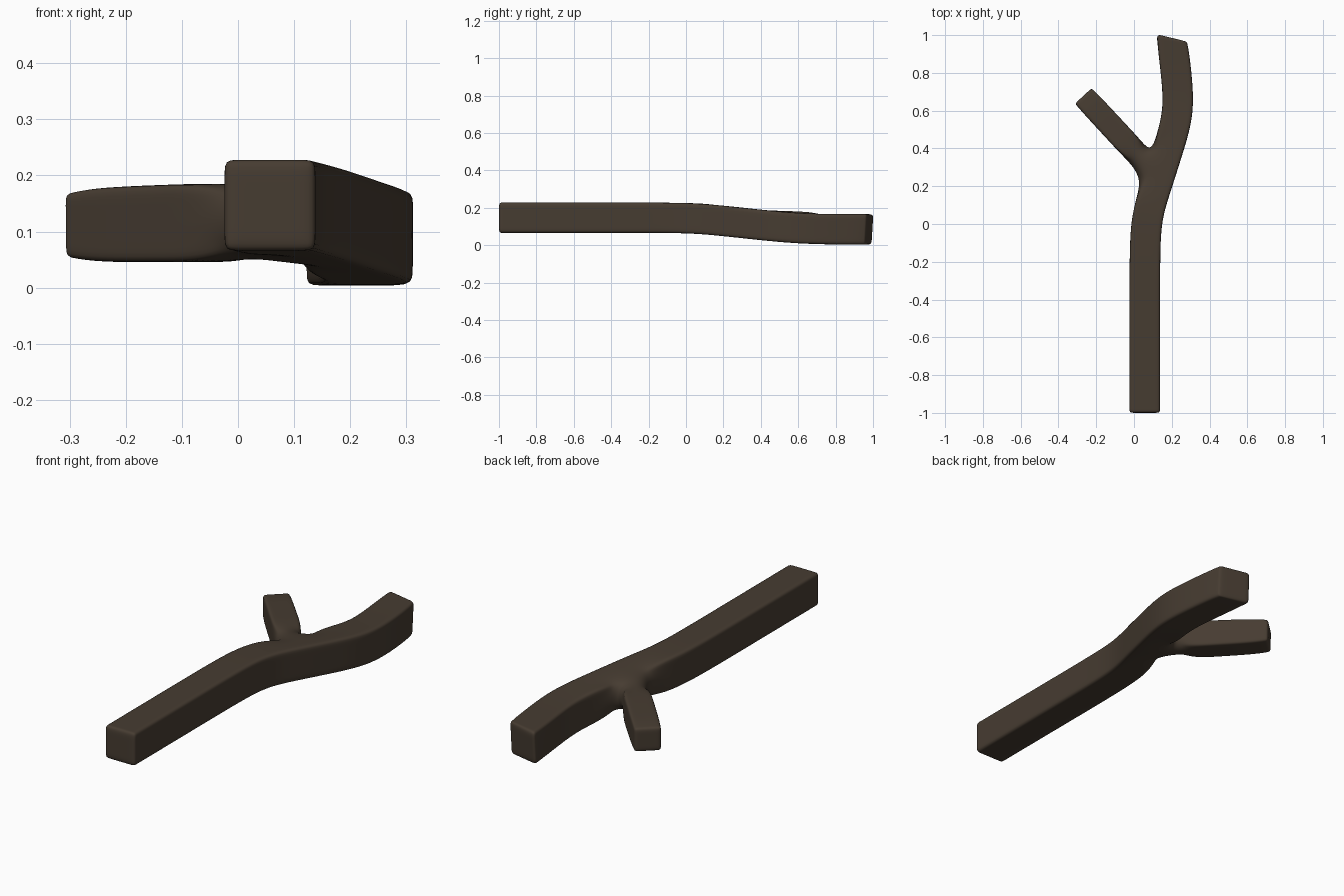
import bpy, bmesh
from mathutils import Vector

if "Cube" in bpy.data.objects:
    bpy.data.objects.remove(bpy.data.objects["Cube"])

bm = bmesh.new()
crease = bm.edges.layers.float.new("crease_edge")


def make_ring(centre, direction, half_w, half_h):
    """Square section: left-bottom, right-bottom, right-top, left-top."""
    left = Vector((-direction.y, direction.x, 0)).normalized() * half_w
    up = direction.cross(left).normalized() * half_h
    return [bm.verts.new(centre + a * left + b * up)
            for a, b in ((1, -1), (-1, -1), (-1, 1), (1, 1))]


def bridge(a, b, skip=None, sharp=0.52):
    for j in range(4):
        k = (j + 1) % 4
        if j != skip:
            bm.faces.new((a[j], a[k], b[k], b[j]))
    for j in range(4):
        bm.edges.get((a[j], b[j]))[crease] = sharp


def cap(ring):
    face = bm.faces.new(ring)
    for e in face.edges:
        e[crease] = 0.45


# Main stem: centre points, with a skewed cut at the far end
path = [Vector(p) for p in (
    (0.057, -1.0, 0.147), (0.057, -0.92, 0.147), (0.057, -0.5, 0.147),
    (0.057, -0.15, 0.147), (0.066, 0.04, 0.145), (0.118, 0.20, 0.132),
    (0.175, 0.38, 0.112), (0.238, 0.58, 0.091), (0.228, 0.76, 0.085),
    (0.210, 0.91, 0.085), (0.200, 0.982, 0.085))]
rings = []
for i, p in enumerate(path):
    d = path[min(i + 1, len(path) - 1)] - path[max(i - 1, 0)]
    if i == len(path) - 1:
        d = Vector((0.24, 0.97, -0.06))
    rings.append(make_ring(p, d.normalized(), 0.081, 0.081))
FORK = 5
for i in range(len(rings) - 1):
    bridge(rings[i], rings[i + 1], 3 if i == FORK else None)
cap(rings[0])
cap(rings[-1])

# Side branch grown out of the open left face at the fork
a, b = rings[FORK], rings[FORK + 1]
for j in (0, 3):
    bm.edges.get((a[j], b[j]))[crease] = 0
previous = [a[0], b[0], b[3], a[3]]
start, end = Vector((0.025, 0.362, 0.117)), Vector((-0.268, 0.678, 0.111))
direction = (end - start).normalized()
for t, w, h in ((0, 0.064, 0.071), (0.4, 0.063, 0.069),
                (0.83, 0.063, 0.067), (1, 0.060, 0.057)):
    ring = make_ring(start.lerp(end, t), direction, w, h)
    bridge(previous, ring, sharp=0.0 if t == 0 else 0.5)
    previous = ring
cap(previous)

bmesh.ops.recalc_face_normals(bm, faces=bm.faces)
mesh = bpy.data.meshes.new("forked_stick")
bm.to_mesh(mesh)
bm.free()
stick = bpy.data.objects.new("forked_stick", mesh)
bpy.context.collection.objects.link(stick)

# Rounded corners and flowing bends
sub = stick.modifiers.new("rounding", "SUBSURF")
sub.levels = sub.render_levels = 4
mesh.polygons.foreach_set("use_smooth", [True] * len(mesh.polygons))

# Dark bark
bark = bpy.data.materials.new("bark")
bark.diffuse_color = (0.062, 0.045, 0.031, 1)
bark.use_nodes = True
bark.node_tree.nodes["Principled BSDF"].inputs["Base Color"].default_value = bark.diffuse_color
mesh.materials.append(bark)
